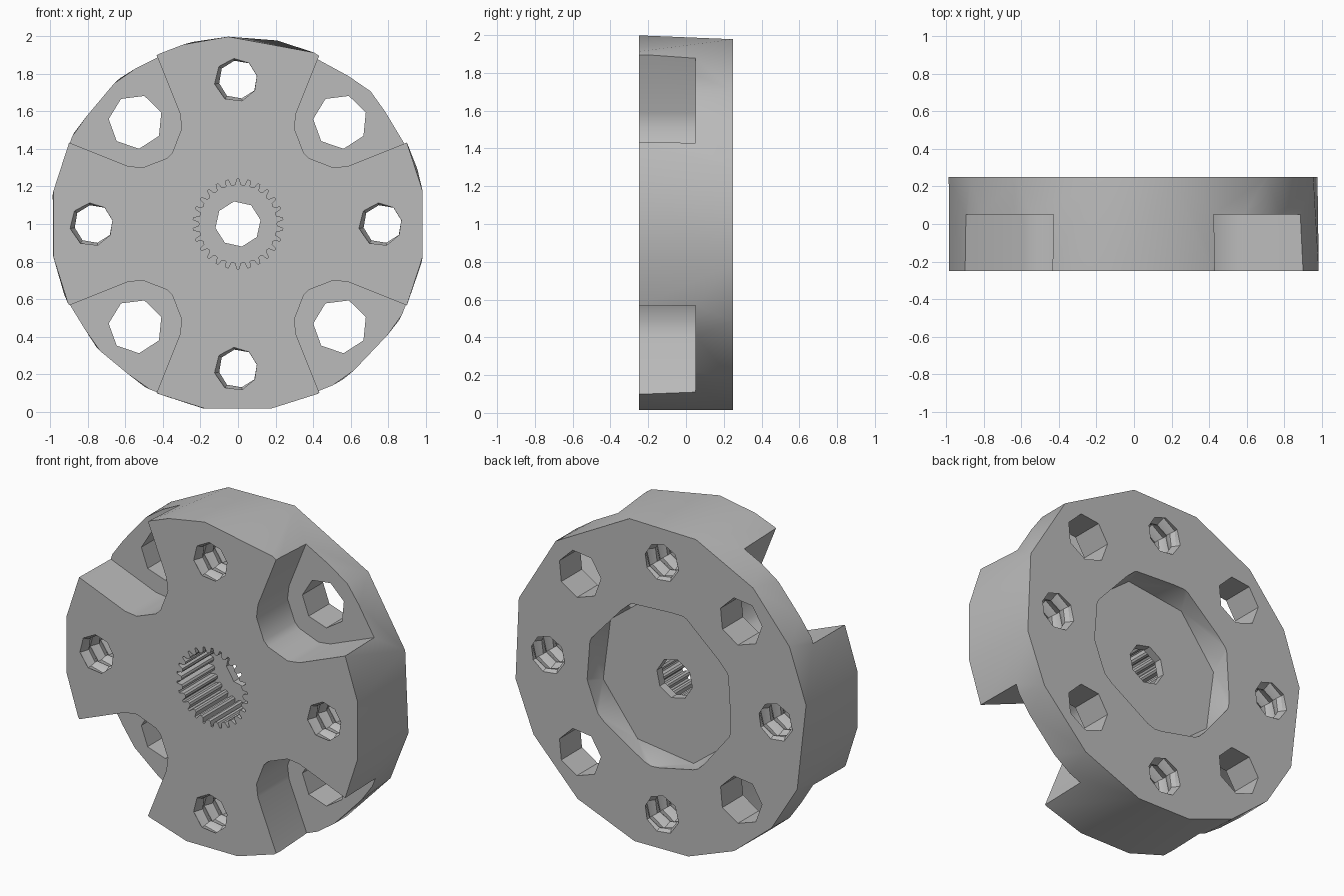
import bpy, bmesh, math
from math import cos, sin, pi, radians

cube = bpy.data.objects.get("Cube")
if cube:
    bpy.data.objects.remove(cube)

metal = bpy.data.materials.new("grey_metal")
metal.use_nodes = True
GREY = (0.5, 0.5, 0.5, 1)
metal.diffuse_color = GREY
metal.node_tree.nodes["Principled BSDF"].inputs["Base Color"].default_value = GREY

FRONT, BACK = -0.25, 0.25


def finish(name, bm):
    bmesh.ops.recalc_face_normals(bm, faces=bm.faces)
    mesh = bpy.data.meshes.new(name)
    bm.to_mesh(mesh)
    bm.free()
    mesh.materials.append(metal)
    ob = bpy.data.objects.new(name, mesh)
    bpy.context.collection.objects.link(ob)
    return ob


def ring(angles, r, cx=0, cz=0):
    return [(cx + r * cos(radians(a)), cz + r * sin(radians(a))) for a in angles]


def even(n, start=0):
    return [start + 360 * i / n for i in range(n)]


def loft(name, sections):
    """Capped skin through rings given as (y, points)."""
    bm = bmesh.new()
    rows = [[bm.verts.new((x, y, z + 1)) for x, z in pts] for y, pts in sections]
    n = len(rows[0])
    for a, b in zip(rows, rows[1:]):
        for i in range(n):
            j = (i + 1) % n
            bm.faces.new((a[i], a[j], b[j], b[i]))
    bm.faces.new(rows[0])
    bm.faces.new(rows[-1])
    return finish(name, bm)


def hull(name, sections):
    """Convex solid between rings with different corner counts."""
    bm = bmesh.new()
    for y, pts in sections:
        for x, z in pts:
            bm.verts.new((x, y, z + 1))
    bmesh.ops.convex_hull(bm, input=bm.verts)
    bmesh.ops.dissolve_limit(bm, angle_limit=0.01, verts=bm.verts, edges=bm.edges)
    return finish(name, bm)


# Disc body with uneven facets on its two rims
front_rim = [10, 26, 45, 66, 93, 107, 115, 135, 154, 170, 190, 205,
             225, 245, 260, 280, 295, 315, 334, 350]
back_rim = [17, 45, 78, 104, 129, 151, 171, 202, 221, 240, 259, 280, 304, 329, 348]
hub = hull("hub_body", [(FRONT, ring(front_rim, 1)), (BACK, ring(back_rim, 1))])
cutters = []

# Four rounded corner pockets, open at the rim
half = [(0.55, 1.19), (0.31, 0.59), (0.3, 0.51), (0.35, 0.38)]
pocket = half + [(z, x) for x, z in reversed(half)] + [(1.2, 1.2)]
for sx in (1, -1):
    for sz in (1, -1):
        pts = [(x * sx, z * sz) for x, z in pocket]
        cutters.append(loft("pocket_cutter", [(FRONT - 0.1, pts), (0.05, pts)]))
        # Plain bolt hole through the pocket floor
        hole = ring(even(7, 20), 0.145, 0.545 * sx, 0.545 * sz)
        cutters.append(loft("bolt_hole_cutter", [(0, hole), (BACK + 0.1, hole)]))

# Four threaded holes with a helical ridge
PITCH, SIDES = 0.1, 8
for k in range(4):
    cx, cz = 0.77 * cos(k * pi / 2), 0.77 * sin(k * pi / 2)
    rows = []
    for s in range(-11, 12):
        y = s * PITCH / 4 + 0.002
        pts = []
        for i, a in enumerate(even(SIDES, 11)):
            r = 0.115 + 0.013 * cos(2 * pi * (y / PITCH - i / SIDES))
            pts += ring([a], r, cx, cz)
        rows.append((y, pts))
    cutters.append(loft("thread_cutter", rows))

# Toothed socket in the front
TEETH = 26
teeth = []
for t in range(TEETH):
    for f, r in ((0, 0.205), (0.25, 0.21), (0.4, 0.24), (0.6, 0.24), (0.75, 0.21)):
        teeth += ring([360 * (t + f) / TEETH], r)
cutters.append(loft("socket_cutter", [(FRONT - 0.1, teeth), (0.06, teeth)]))

# Central through hole
bore = ring(even(8, 10), 0.122)
cutters.append(loft("bore_cutter", [(0, bore), (0.2, bore)]))

# Shallow faceted recess in the back
mouth = ring([18, 66, 108, 155, 198, 239, 277, 327, 351], 0.5)
floor = ring(even(8, 30), 0.5)
cutters.append(hull("recess_cutter", [(0.11, floor), (BACK, mouth), (BACK + 0.05, mouth)]))

# Cut everything and discard the cutters
bpy.context.view_layer.objects.active = hub
for c in cutters:
    c.hide_render = True
    mod = hub.modifiers.new("cut", 'BOOLEAN')
    mod.operation = 'DIFFERENCE'
    mod.solver = 'EXACT'
    mod.object = c
    bpy.ops.object.modifier_apply(modifier=mod.name)
for c in cutters:
    bpy.data.objects.remove(c)

bpy.ops.object.select_all(action='DESELECT')
hub.select_set(True)
bpy.ops.object.shade_smooth_by_angle(angle=radians(35))
